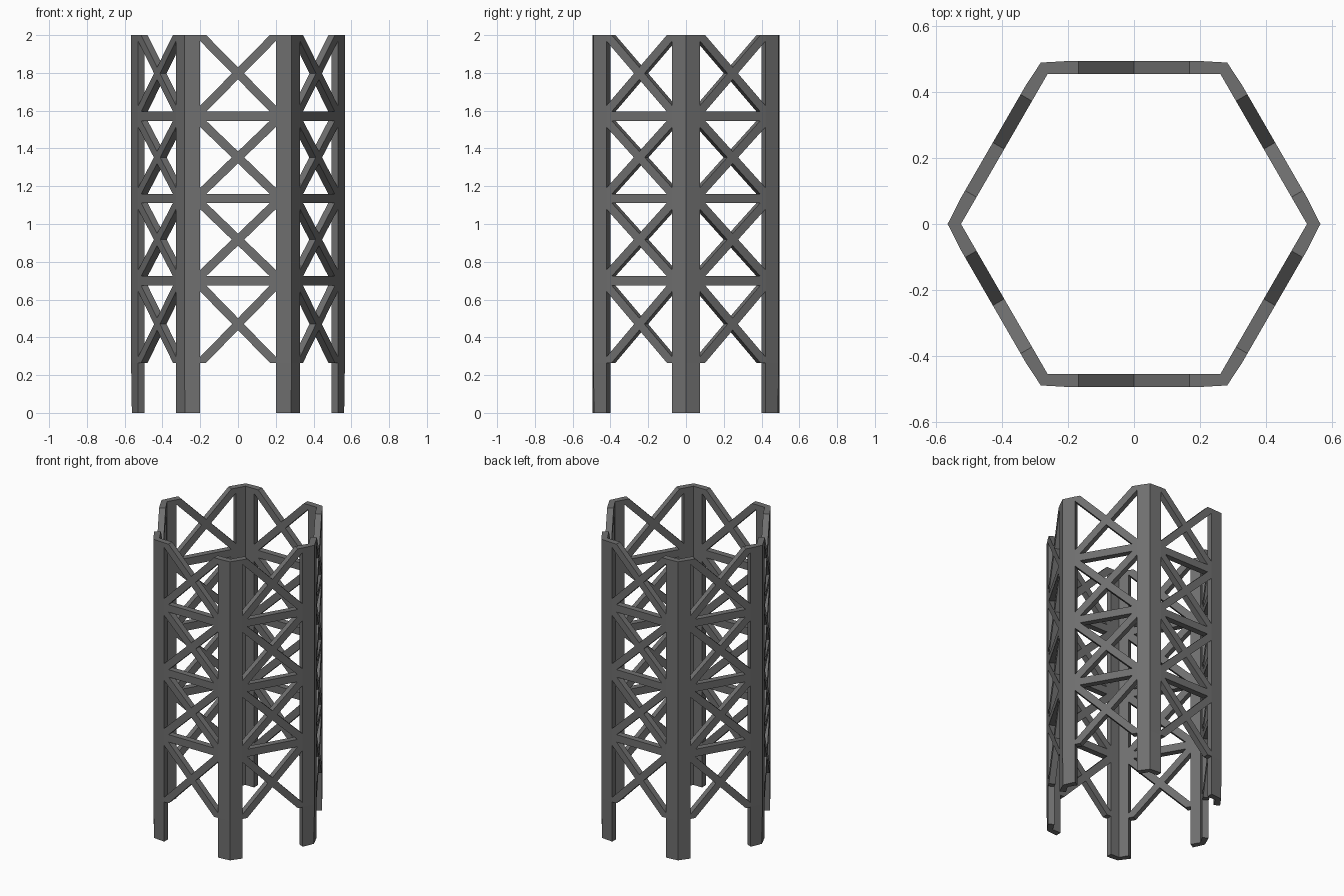
import bpy, bmesh
from math import pi, cos

if "Cube" in bpy.data.objects:
    bpy.data.objects.remove(bpy.data.objects["Cube"])

W = 0.2                     # half width of the open panel on each side
OUT, INN = 0.495, 0.455     # outer and inner distance of the side walls
CORNER, CORNER_IN = 0.566, INN / cos(pi / 6)
BAYS = [(0.265, 0.675), (0.725, 1.11), (1.16, 1.545), (1.595, 2.0)]
V = 0.032                   # half of a brace's vertical thickness

steel = bpy.data.materials.new("dark_steel")
steel.diffuse_color = (0.16, 0.16, 0.16, 1)
steel.use_nodes = True
steel.node_tree.nodes["Principled BSDF"].inputs["Base Color"].default_value = steel.diffuse_color


def make_object(name, bm, angle):
    bmesh.ops.recalc_face_normals(bm, faces=bm.faces)
    mesh = bpy.data.meshes.new(name)
    bm.to_mesh(mesh)
    bm.free()
    mesh.materials.append(steel)
    ob = bpy.data.objects.new(name, mesh)
    ob.rotation_euler.z = angle
    bpy.context.collection.objects.link(ob)
    return ob


def add_plate(bm, outline):
    """Flat plate in the front wall: (x, z) outline extruded through the wall."""
    face = bm.faces.new([bm.verts.new((x, -OUT, z)) for x, z in outline])
    ext = bmesh.ops.extrude_face_region(bm, geom=[face], use_keep_orig=True)
    verts = [g for g in ext["geom"] if isinstance(g, bmesh.types.BMVert)]
    bmesh.ops.translate(bm, verts=verts, vec=(0, OUT - INN, 0))


def x_outline(z0, z1):
    """Outline of crossed braces joining the corners of one bay."""
    h = V * 2 * W / (z1 - z0)
    c = (z0 + z1) / 2
    return [(-W, z0), (-W + h, z0), (0, c - V), (W - h, z0), (W, z0), (W, z0 + V),
            (h, c), (W, z1 - V), (W, z1), (W - h, z1), (0, c + V), (-W + h, z1),
            (-W, z1), (-W, z1 - V), (-h, c), (-W, z0 + V)]


def leg_profile(corner):
    """Chevron section of the leg standing on +x."""
    def side(d, s):     # point at distance d on the wall to the +y or -y side
        return (W * 0.5 + d * cos(pi / 6), s * (d * 0.5 - W * cos(pi / 6)))
    return [(corner, 0), side(OUT, 1), side(INN, 1), (CORNER_IN, 0),
            side(INN, -1), side(OUT, -1)]


for i in range(6):
    a = i * pi / 3

    # Corner leg, its foot very slightly drawn in
    bm = bmesh.new()
    rings = [[bm.verts.new((x, y, z)) for x, y in leg_profile(c)]
             for z, c in ((0, 0.562), (0.265, CORNER), (2.0, CORNER))]
    for lo, hi in zip(rings, rings[1:]):
        for k in range(6):
            n = (k + 1) % 6
            bm.faces.new((lo[k], lo[n], hi[n], hi[k]))
    for ring in (rings[0], rings[-1]):      # end caps, two quads each
        bm.faces.new(ring[:4])
        bm.faces.new((ring[0], ring[3], ring[4], ring[5]))
    make_object(f"leg_{i + 1}", bm, a)

    # Crossed braces of this side
    bm = bmesh.new()
    for z0, z1 in BAYS:
        add_plate(bm, x_outline(z0, z1))
    make_object(f"cross_braces_{i + 1}", bm, a)

    # Horizontal bars between the bays
    bm = bmesh.new()
    for (_, z0), (z1, _) in zip(BAYS, BAYS[1:]):
        add_plate(bm, [(-W, z0), (W, z0), (W, z1), (-W, z1)])
    make_object(f"horizontal_bars_{i + 1}", bm, a)
